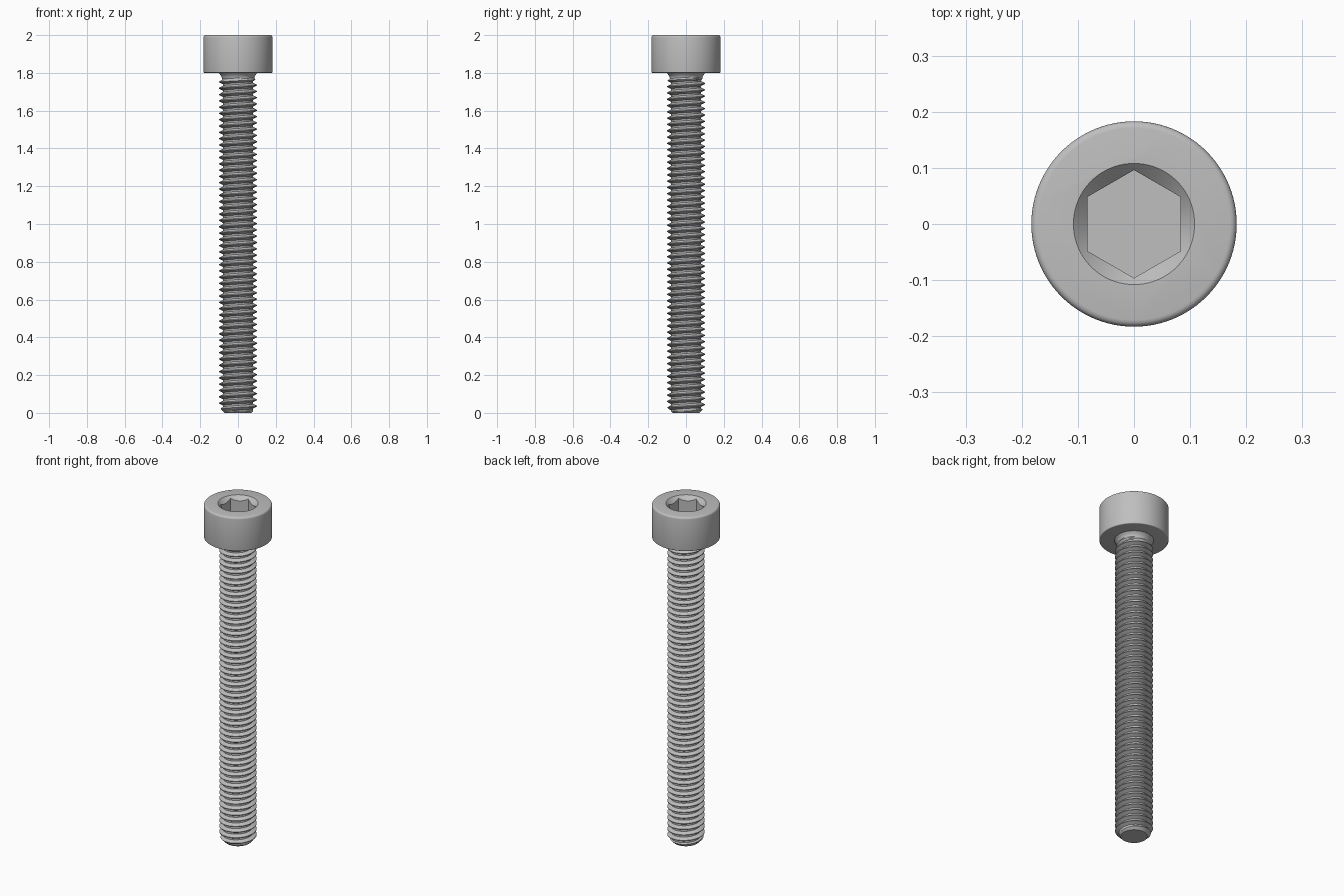
import bpy, bmesh, math

cube = bpy.data.objects.get("Cube")
if cube:
    bpy.data.objects.remove(cube, do_unlink=True)

HEAD_R, HEAD_Z, TOP_Z = 0.183, 1.8, 2.0
MAJOR, DEPTH, PITCH = 0.1, 0.0205, 1 / 30
MINOR = MAJOR - DEPTH

steel = bpy.data.materials.new("steel grey")
steel.use_nodes = True
grey = (0.52, 0.52, 0.52, 1)
steel.diffuse_color = grey
steel.node_tree.nodes["Principled BSDF"].inputs["Base Color"].default_value = grey


def clamp(v, lo, hi):
    return max(lo, min(hi, v))


def finish(bm, name):
    bmesh.ops.remove_doubles(bm, verts=bm.verts, dist=1e-5)
    bmesh.ops.holes_fill(bm, edges=[e for e in bm.edges if e.is_boundary], sides=0)
    bmesh.ops.recalc_face_normals(bm, faces=bm.faces)
    mesh = bpy.data.meshes.new(name)
    bm.to_mesh(mesh)
    bm.free()
    mesh.materials.append(steel)
    obj = bpy.data.objects.new(name, mesh)
    bpy.context.collection.objects.link(obj)
    return obj


def grid(name, columns):
    """Skin a list of point columns, then weld and cap the ends."""
    bm = bmesh.new()
    cols = [[bm.verts.new(p) for p in col] for col in columns]
    for a, b in zip(cols, cols[1:]):
        for i in range(len(a) - 1):
            bm.faces.new((a[i], b[i], b[i + 1], a[i + 1]))
    return finish(bm, name)


def lathe(name, profile, sides):
    """Revolve (radius, height) points, with the first corner on +y."""
    angles = [math.pi / 2 + math.tau * s / sides for s in range(sides + 1)]
    return grid(name, [[(r * math.cos(a), r * math.sin(a), z) for r, z in profile]
                       for a in angles])


def rounded(r, z, size, start, steps=4):
    """Quarter-circle edge inside the corner at (r, z)."""
    sign = 1 if start < 0 else -1
    pts = []
    for i in range(steps + 1):
        a = start + math.pi / 2 * i / steps
        pts.append((r - size + size * math.cos(a), z + sign * size + size * math.sin(a)))
    return pts


def activate(obj):
    bpy.ops.object.select_all(action="DESELECT")
    obj.select_set(True)
    bpy.context.view_layer.objects.active = obj


# Cylindrical head with softened rims
head = lathe("head", rounded(HEAD_R, HEAD_Z, 0.005, -math.pi / 2)
             + rounded(HEAD_R, TOP_Z, 0.012, 0), 96)

# Hexagonal socket with a conical lead-in
hex_r = 0.0833 / math.cos(math.pi / 6)
socket = lathe("socket_cutter", [(hex_r, 1.9), (hex_r, 2.1)], 6)
lead_in = lathe("lead_in_cutter", [(0.068, 1.96), (0.118, 2.01)], 96)
activate(head)
for cutter in (socket, lead_in):
    cutter.hide_render = True
    mod = head.modifiers.new(cutter.name, "BOOLEAN")
    mod.operation = "DIFFERENCE"
    mod.solver = "EXACT"
    mod.object = cutter
    bpy.ops.object.modifier_apply(modifier=mod.name)
for cutter in (socket, lead_in):
    bpy.data.objects.remove(cutter, do_unlink=True)


def thread_radius(phase, z):
    """V thread, limited by the tip chamfer and the neck below the head."""
    d = abs((phase + 0.4375) % 1 - 0.5)
    r = MINOR + DEPTH * clamp(1 - (d - 0.0625) / 0.3125, 0, 1)
    r = min(r, 0.07 + z)
    fade = clamp((z - 1.755) / 0.02, 0, 1)
    neck = 0.086 + 0.018 * clamp((z - 1.77) / 0.03, 0, 1) ** 2
    return r * (1 - fade) + neck * fade


# Threaded shank: rows follow the helix and flatten at both ends
PHASES = (0, 0.125, 0.28, 0.4375, 0.5625, 0.6875, 0.84)
SIDES = 72
turns = math.ceil(HEAD_Z / PITCH) + 1
columns = []
for s in range(SIDES + 1):
    a = math.tau * s / SIDES
    column = []
    for t in range(-2, turns):
        for ph in PHASES:
            z = clamp((t + ph + s / SIDES) * PITCH, 0, HEAD_Z)
            r = thread_radius(ph, z)
            column.append((r * math.cos(a), r * math.sin(a), z))
    columns.append(column)
shank = grid("threaded_shank", columns)

for part in (head, shank):
    activate(part)
    bpy.ops.object.shade_smooth_by_angle(angle=math.radians(30))
